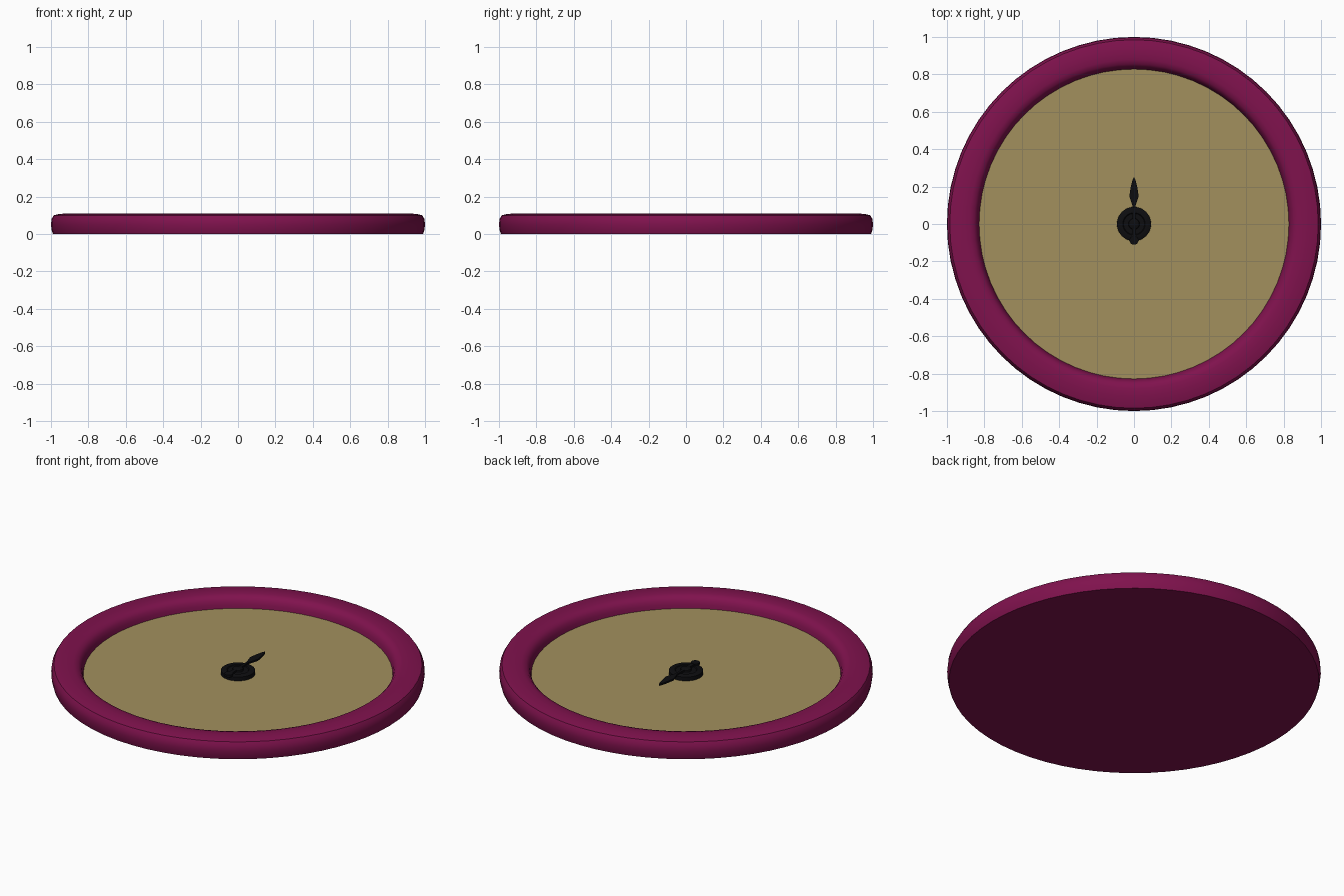
import bpy, bmesh, math

if "Cube" in bpy.data.objects:
    bpy.data.objects.remove(bpy.data.objects["Cube"])

SEG = 64


def material(name, color):
    m = bpy.data.materials.new(name)
    m.diffuse_color = (*color, 1)
    m.use_nodes = True
    m.node_tree.nodes["Principled BSDF"].inputs["Base Color"].default_value = m.diffuse_color
    return m


def finish(name, bm, mat, angle=40):
    bmesh.ops.recalc_face_normals(bm, faces=bm.faces)
    mesh = bpy.data.meshes.new(name)
    bm.to_mesh(mesh)
    bm.free()
    ob = bpy.data.objects.new(name, mesh)
    bpy.context.collection.objects.link(ob)
    mesh.materials.append(mat)
    bpy.ops.object.select_all(action='DESELECT')
    ob.select_set(True)
    bpy.context.view_layer.objects.active = ob
    bpy.ops.object.shade_smooth_by_angle(angle=math.radians(angle))
    return ob


def lathe(name, profile, mat, cap_start=False, cap_end=False, seg=SEG):
    bm = bmesh.new()
    rings = []
    for r, z in profile:
        rings.append([bm.verts.new((r * math.cos(2 * math.pi * i / seg),
                                    r * math.sin(2 * math.pi * i / seg), z))
                      for i in range(seg)])
    for a, b in zip(rings, rings[1:]):
        for i in range(seg):
            j = (i + 1) % seg
            bm.faces.new((a[i], a[j], b[j], b[i]))
    if cap_start:
        bm.faces.new(rings[0])
    if cap_end:
        bm.faces.new(rings[-1])
    return finish(name, bm, mat)


def plate(name, outline, z0, z1, mat):
    bm = bmesh.new()
    face = bm.faces.new([bm.verts.new((x, y, z0)) for x, y in outline])
    ext = bmesh.ops.extrude_face_region(bm, geom=[face])
    for v in ext['geom']:
        if isinstance(v, bmesh.types.BMVert):
            v.co.z = z1
    return finish(name, bm, mat, 30)


plum = material("plum", (0.215, 0.006, 0.075))
tan = material("tan", (0.36, 0.28, 0.11))
black = material("black", (0.004, 0.004, 0.005))

# Rounded rim with closed flat back
lathe("rim", [(0.99, 0), (0.996, 0.02), (1.0, 0.05), (0.997, 0.08), (0.985, 0.1),
              (0.96, 0.106), (0.92, 0.11), (0.88, 0.109), (0.855, 0.102),
              (0.84, 0.085), (0.832, 0.065), (0.828, 0.043)], plum, cap_start=True)

# Flat face
bm = bmesh.new()
bmesh.ops.create_circle(bm, cap_ends=True, segments=SEG, radius=0.83)
for v in bm.verts:
    v.co.z = 0.043
face = finish("face", bm, tan)
if face.data.polygons[0].normal.z < 0:
    face.data.flip_normals()

# Stepped hub
lathe("hub", [(0.091, 0.043), (0.091, 0.066), (0.086, 0.07), (0.06, 0.07),
              (0.056, 0.066), (0.03, 0.066), (0.028, 0.076), (0.022, 0.08)],
      black, cap_end=True, seg=48)

# Spade-shaped pointer, mirrored across x = 0
half = [(0.012, -0.075), (0.006, 0.09), (0.014, 0.115), (0.025, 0.15),
        (0.017, 0.2), (0.008, 0.235)]
outline = half + [(0, 0.252)] + [(-x, y) for x, y in reversed(half)]
plate("pointer", outline, 0.068, 0.078, black)

# Round counterweight at the pointer tail
weight = [(0.024 * math.cos(a * math.pi / 12), -0.087 + 0.024 * math.sin(a * math.pi / 12))
          for a in range(24)]
plate("pointer_tail", weight, 0.066, 0.079, black)
